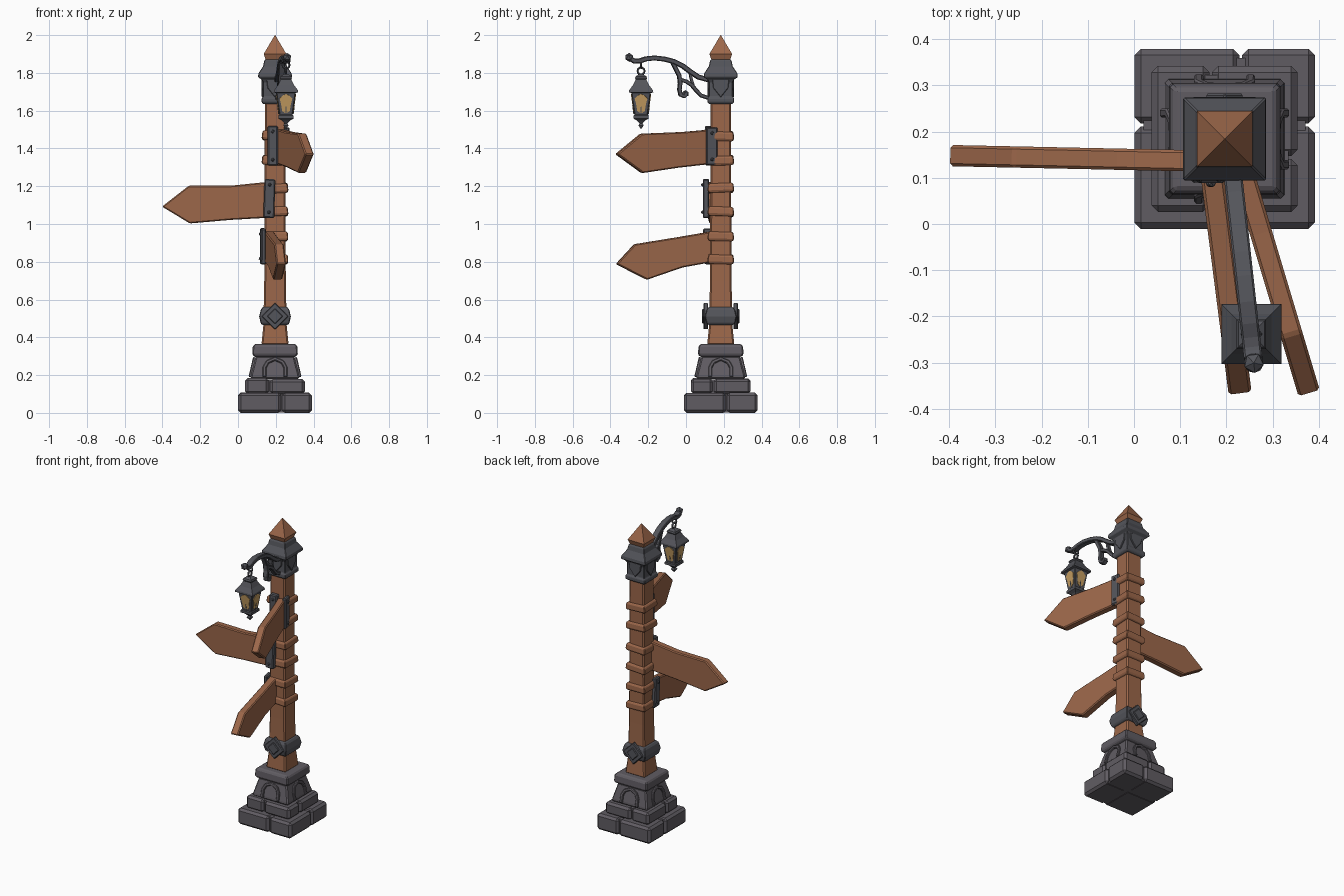
import bpy, bmesh, math, random
from mathutils import Matrix, Vector

if "Cube" in bpy.data.objects:
    bpy.data.objects.remove(bpy.data.objects["Cube"])

random.seed(4)
CX, CY = 0.196, 0.184


def material(name, rgb):
    m = bpy.data.materials.new(name)
    m.diffuse_color = (*rgb, 1)
    m.use_nodes = True
    m.node_tree.nodes["Principled BSDF"].inputs["Base Color"].default_value = m.diffuse_color
    return m


WOOD = material("warm wood", (0.33, 0.135, 0.068))
STONE = material("grey stone", (0.118, 0.108, 0.124))
METAL = material("dark iron", (0.088, 0.090, 0.104))
GLASS = material("amber glass", (0.56, 0.34, 0.12))


def finish(name, bm, mat, matrix=None, bevel=0.0):
    bmesh.ops.recalc_face_normals(bm, faces=bm.faces)
    me = bpy.data.meshes.new(name)
    bm.to_mesh(me)
    bm.free()
    me.materials.append(mat)
    ob = bpy.data.objects.new(name, me)
    bpy.context.collection.objects.link(ob)
    if matrix:
        ob.matrix_world = matrix
    if bevel:
        mod = ob.modifiers.new("worn edges", 'BEVEL')
        mod.width, mod.segments, mod.limit_method = bevel, 1, 'ANGLE'
    return ob


def loft(name, rings, mat, matrix, bevel=0.0):
    """Stack of square rings (z, half width)."""
    bm = bmesh.new()
    loops = [[bm.verts.new((sx * h, sy * h, z)) for sx, sy in ((-1, -1), (1, -1), (1, 1), (-1, 1))]
             for z, h in rings]
    for a, b in zip(loops, loops[1:]):
        for i in range(4):
            j = (i + 1) % 4
            bm.faces.new((a[i], a[j], b[j], b[i]))
    bm.faces.new(loops[0][::-1])
    bm.faces.new(loops[-1])
    return finish(name, bm, mat, matrix, bevel)


def prism(name, pts, thick, mat, matrix, bevel=0.0):
    """Outline in local x/z, thickened along local y."""
    bm = bmesh.new()
    f = [bm.verts.new((x, -thick / 2, z)) for x, z in pts]
    b = [bm.verts.new((x, thick / 2, z)) for x, z in pts]
    bm.faces.new(f)
    bm.faces.new(b[::-1])
    for i in range(len(pts)):
        j = (i + 1) % len(pts)
        bm.faces.new((f[j], f[i], b[i], b[j]))
    return finish(name, bm, mat, matrix, bevel)


def ribbon(name, path, width, thick, mat, matrix, bevel=0.0):
    """Strip of constant width following a path in local x/z."""
    p = [Vector(q) for q in path]
    left, right = [], []
    for i, q in enumerate(p):
        d = (p[min(i + 1, len(p) - 1)] - p[max(i - 1, 0)]).normalized()
        n = Vector((-d.y, d.x)) * width / 2
        left.append(q + n)
        right.append(q - n)
    return prism(name, left + right[::-1], thick, mat, matrix, bevel)


def box(name, lo, hi, mat, bevel):
    bm = bmesh.new()
    bmesh.ops.create_cube(bm, size=1)
    for v in bm.verts:
        v.co = [(a + b) / 2 + c * (b - a) for a, b, c in zip(lo, hi, v.co)]
    return finish(name, bm, mat, None, bevel)


def ball(name, r, mat, matrix):
    bm = bmesh.new()
    bmesh.ops.create_icosphere(bm, subdivisions=1, radius=r)
    return finish(name, bm, mat, matrix)


def at(x, y, z=0.0, angle=0.0):
    return Matrix.Translation((x, y, z)) @ Matrix.Rotation(angle, 4, 'Z')


def side(k, dist, z, tilt=0.0, x=CX, y=CY):
    return (at(x, y, 0, k * math.pi / 2) @ Matrix.Translation((0, -dist, z))
            @ Matrix.Rotation(tilt, 4, 'X'))


POST = at(CX, CY)

# Stepped stone base: every tier is four uneven blocks around a core
for t, (h, z0, z1, sx, sy) in enumerate(((0.195, 0, 0.108, 0.035, 0.03), (0.158, 0.1, 0.186, -0.03, -0.04))):
    g = 0.003
    loft(f"base_core_{t}", [(z0 + 0.002, h - 0.02), (z1 - 0.008, h - 0.02)], STONE, POST)
    for i, (xa, xb) in enumerate(((-h, sx - g), (sx + g, h))):
        for j, (ya, yb) in enumerate(((-h, sy - g), (sy + g, h))):
            top = z1 - random.uniform(0, 0.008)
            box(f"base_block_{t}_{i}{j}", (CX + xa, CY + ya, z0), (CX + xb, CY + yb, top), STONE, 0.014)
loft("base_pedestal", [(0.18, 0.13), (0.2, 0.128), (0.3, 0.102)], STONE, POST, 0.008)
loft("base_cap", [(0.295, 0.105), (0.308, 0.121), (0.35, 0.118), (0.365, 0.108)], STONE, POST, 0.006)
arch = [(-0.056, -0.055), (-0.056, -0.005), (-0.04, 0.026), (0, 0.044), (0.04, 0.026), (0.056, -0.005), (0.056, -0.055)]
for k in range(4):
    ribbon(f"base_arch_{k}", arch, 0.02, 0.022, STONE, side(k, 0.117, 0.243, -0.23), 0.004)

# Post and pointed finial
loft("post", [(0.36, 0.072), (0.46, 0.062), (0.7, 0.057), (1.2, 0.055), (1.66, 0.054)], WOOD, POST, 0.008)
loft("post_finial", [(1.86, 0.046), (1.9, 0.06), (2.0, 0.001)], WOOD, POST)

# Wooden straps wrapped round the post
for z in (0.815, 0.935, 1.065, 1.19, 1.338, 1.467):
    tilt = Matrix.Rotation(random.uniform(-0.07, 0.07), 4, 'Y') @ Matrix.Rotation(random.uniform(-0.05, 0.05), 4, 'X')
    loft("wood_strap", [(-0.025, 0.064), (-0.012, 0.07), (0.014, 0.068), (0.024, 0.062)],
         WOOD, at(CX, CY, z) @ tilt, 0.004)

# Iron collar with diamond ornaments
loft("collar", [(0.465, 0.066), (0.475, 0.076), (0.51, 0.084), (0.545, 0.076), (0.56, 0.066)], METAL, POST, 0.004)
for k in (0, 2):
    for r, d, th in ((0.072, 0.079, 0.024), (0.042, 0.088, 0.02)):
        prism("collar_diamond", [(-r, 0), (0, -r), (r, 0), (0, r)], th, METAL, side(k, d, 0.512), 0.004)

# Iron sleeve with flared eave at the top of the post
loft("top_sleeve", [(1.635, 0.062), (1.645, 0.071), (1.665, 0.071), (1.675, 0.063), (1.75, 0.063), (1.765, 0.072),
                    (1.778, 0.09), (1.797, 0.088), (1.835, 0.063), (1.865, 0.057), (1.872, 0.05)], METAL, POST, 0.003)
for k in range(4):
    prism(f"sleeve_panel_{k}", [(-0.045, 0.05), (-0.04, 0.005), (0, -0.045), (0.04, 0.005), (0.045, 0.05)],
          0.014, METAL, side(k, 0.064, 1.715), 0.003)


# Arrow boards: outline is (fraction of length, height)
def board(name, p0, p1, thick, pts):
    d = Vector(p1) - Vector(p0)
    prism(name, [(t * d.length, z) for t, z in pts], thick, WOOD, at(*p0, 0, math.atan2(d.y, d.x)), 0.006)


board("upper_sign", (0.23, 0.13), (0.38, -0.37), 0.048,
      [(0, 1.318), (0.35, 1.298), (0.727, 1.27), (1, 1.37), (0.737, 1.478), (0.3, 1.487), (0, 1.5)])
board("middle_sign", (0.16, 0.136), (-0.402, 0.148), 0.046,
      [(0, 1.033), (0.35, 1.022), (0.738, 1.003), (1, 1.092), (0.747, 1.203), (0.35, 1.203), (0, 1.223)])
board("lower_sign", (0.166, 0.13), (0.23, -0.37), 0.05,
      [(0, 0.797), (0.3, 0.77), (0.677, 0.705), (1, 0.788), (0.807, 0.893), (0.35, 0.93), (0, 0.96)])


# Riveted iron plates clamping the boards
def plate(name, x, y, z, w, t, h, angle, roll=0.0):
    m = at(x, y, z, angle) @ Matrix.Rotation(roll, 4, 'Y')
    w, h = w / 2, h / 2
    prism(name, [(-w, -h), (w, -h), (w, h), (-w, h)], t, METAL, m, 0.006)
    for s in (-1, 1):
        ball(name + "_rivet", 0.01, METAL, m @ Matrix.Translation((0, -t / 2, s * (h - 0.03))))


plate("upper_plate_front", 0.184, 0.117, 1.415, 0.054, 0.034, 0.21, 0)
plate("upper_plate_side", 0.256, 0.136, 1.412, 0.06, 0.024, 0.2, math.pi / 2 + 0.2)
plate("middle_plate", 0.166, 0.106, 1.135, 0.058, 0.034, 0.205, 0, 0.03)
plate("lower_plate", 0.132, 0.125, 0.882, 0.06, 0.026, 0.19, -math.pi / 2 + 0.13, 0.06)

# Curved lamp arm with scroll braces
ARM = at(0.213, 0.115, 0, math.atan2(-0.425, 0.047))
ribbon("lamp_arm", [(-0.01, 1.762), (0.05, 1.778), (0.095, 1.808), (0.135, 1.838), (0.18, 1.86), (0.23, 1.873),
                    (0.285, 1.879), (0.33, 1.874), (0.36, 1.864), (0.39, 1.862), (0.412, 1.875)],
       0.026, 0.04, METAL, ARM, 0.004)
ribbon("lamp_arm_brace", [(0.188, 1.858), (0.172, 1.825), (0.152, 1.785), (0.147, 1.745), (0.151, 1.712),
                          (0.145, 1.684), (0.126, 1.676), (0.112, 1.69)], 0.022, 0.032, METAL, ARM, 0.003)
ribbon("lamp_arm_strut", [(0.15, 1.765), (0.115, 1.755), (0.085, 1.735), (0.06, 1.705), (0.035, 1.68),
                          (-0.01, 1.665)], 0.02, 0.03, METAL, ARM, 0.003)
ribbon("lamp_arm_link", [(0.095, 1.808), (0.09, 1.775), (0.075, 1.725)], 0.014, 0.024, METAL, ARM)
for u, z, r in ((0.418, 1.882, 0.024), (0.118, 1.69, 0.019)):
    ball("arm_scroll_end", r, METAL, ARM @ Matrix.Translation((u, 0, z)))

# Hanging lantern
LX, LY = 0.254, -0.238
LAMP = at(LX, LY)
for z, turn in ((1.842, 0), (1.81, math.pi / 2)):
    bpy.ops.mesh.primitive_torus_add(location=(LX, LY, z), rotation=(math.pi / 2, 0, turn), major_radius=0.018,
                                     minor_radius=0.006, major_segments=10, minor_segments=5)
    bpy.context.object.name = "lantern_ring"
    bpy.context.object.data.materials.append(METAL)
loft("lantern_roof", [(1.692, 0.046), (1.697, 0.065), (1.708, 0.063), (1.735, 0.043), (1.765, 0.028),
                      (1.772, 0.032), (1.782, 0.028), (1.795, 0.008)], METAL, LAMP)
loft("lantern_body", [(1.57, 0.034), (1.7, 0.052)], METAL, LAMP, 0.004)
loft("lantern_foot", [(1.505, 0.003), (1.522, 0.014), (1.532, 0.008), (1.548, 0.022), (1.558, 0.04),
                      (1.574, 0.04), (1.58, 0.034)], METAL, LAMP)
pane = [(0, -0.05), (0.02, -0.038), (0.026, 0.0), (0.034, 0.03), (0.018, 0.046), (0, 0.054)]
pane += [(-x, z) for x, z in pane[-2:0:-1]]
for k in range(4):
    m = side(k, 0.0435, 1.635, 0.138, LX, LY)
    prism(f"lantern_glass_{k}", pane, 0.006, GLASS, m)
    prism(f"lantern_bar_{k}", [(-0.003, -0.054), (0.003, -0.054), (0.003, -0.02), (0, -0.008), (-0.003, -0.02)],
          0.009, METAL, m)
